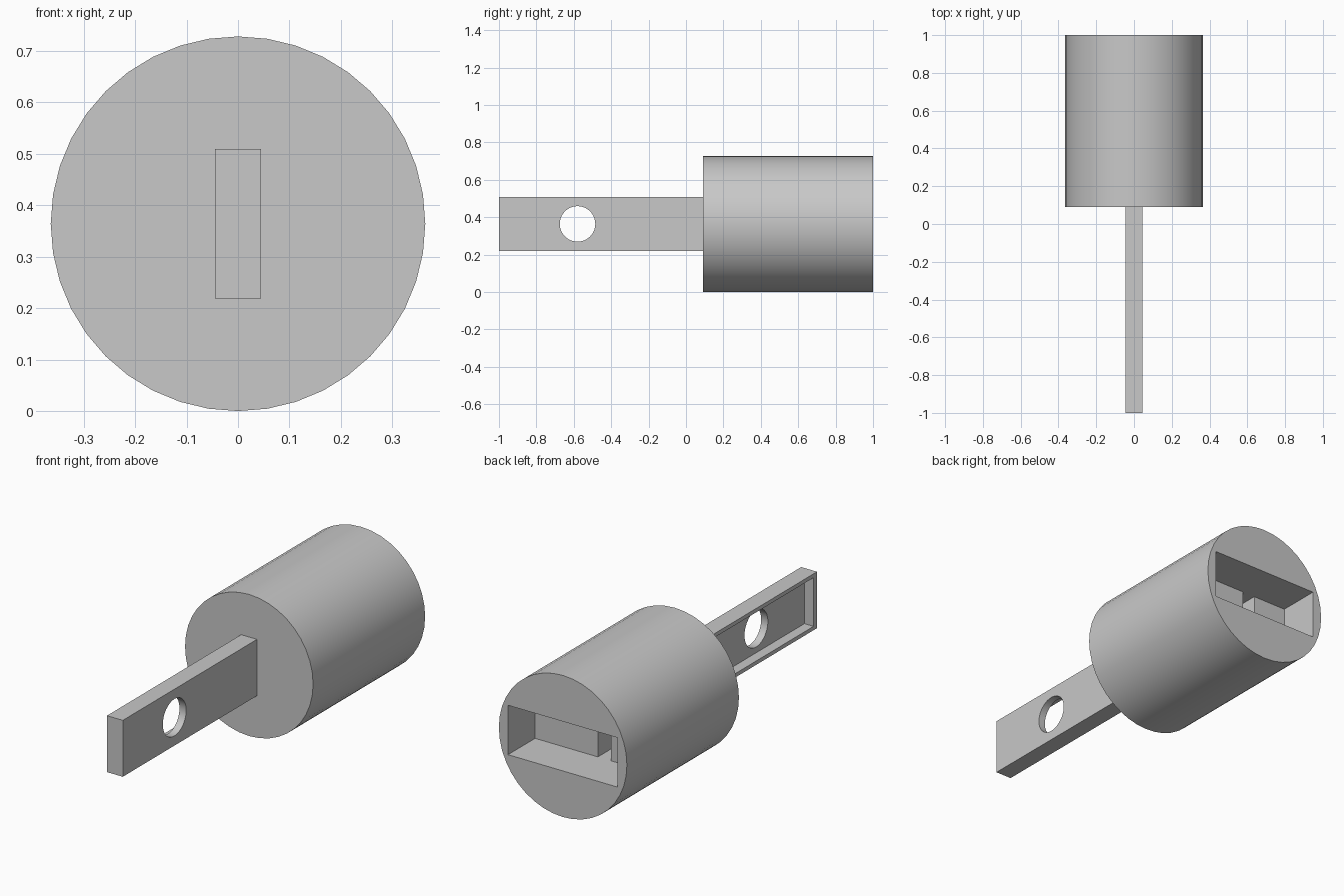
import bpy
from math import radians

cube = bpy.data.objects.get("Cube")
if cube:
    bpy.data.objects.remove(cube, do_unlink=True)

GREY = (0.58, 0.58, 0.58, 1)
grey = bpy.data.materials.new("plain grey")
grey.use_nodes = True
grey.diffuse_color = GREY
grey.node_tree.nodes["Principled BSDF"].inputs["Base Color"].default_value = GREY

R = 0.364          # body radius and axis height
FACE = 0.09        # front face of the body
BLADE = 0.045      # half thickness of the blade


def box(name, x, y, z):
    """Box from (low, high) ranges."""
    spans = (x, y, z)
    bpy.ops.mesh.primitive_cube_add(size=1, location=[(a + b) / 2 for a, b in spans])
    ob = bpy.context.object
    ob.name = name
    ob.scale = [b - a for a, b in spans]
    bpy.ops.object.transform_apply(location=False, rotation=False, scale=True)
    ob.data.materials.append(grey)
    return ob


def cylinder(name, radius, depth, location, rotation, sides):
    bpy.ops.mesh.primitive_cylinder_add(vertices=sides, radius=radius, depth=depth,
                                        location=location, rotation=rotation)
    ob = bpy.context.object
    ob.name = name
    ob.data.materials.append(grey)
    return ob


def cut(target, cutter):
    mod = target.modifiers.new("cut", "BOOLEAN")
    mod.operation = "DIFFERENCE"
    mod.solver = "EXACT"
    mod.object = cutter
    bpy.context.view_layer.objects.active = target
    bpy.ops.object.modifier_apply(modifier=mod.name)
    bpy.data.objects.remove(cutter, do_unlink=True)


def smooth(ob):
    bpy.ops.object.select_all(action="DESELECT")
    ob.select_set(True)
    bpy.context.view_layer.objects.active = ob
    bpy.ops.object.shade_smooth_by_angle(angle=radians(30))


def heights(half):
    return (R - half, R + half)


# Round body with a wide slot in its back and a narrow deeper channel
body = cylinder("round_body", R, 1 - FACE, (0, (1 + FACE) / 2, R), (radians(90), 0, 0), 40)
cut(body, box("slot_cutter", (-0.312, 0.312), (0.78, 1.1), heights(0.127)))
cut(body, box("channel_cutter", (-0.119, -BLADE), (0.13, 0.85), heights(0.127)))
smooth(body)

# Flat blade, hollowed on one side and pierced by a round hole
blade = box("blade", (-BLADE, BLADE), (-1, FACE + 0.01), heights(0.145))
cut(blade, box("recess_cutter", (-0.2, 0.007), (-0.972, FACE), heights(0.125)))
cut(blade, cylinder("hole_cutter", 0.095, 0.4, (0, -0.58, R), (0, radians(90), 0), 40))
smooth(blade)
